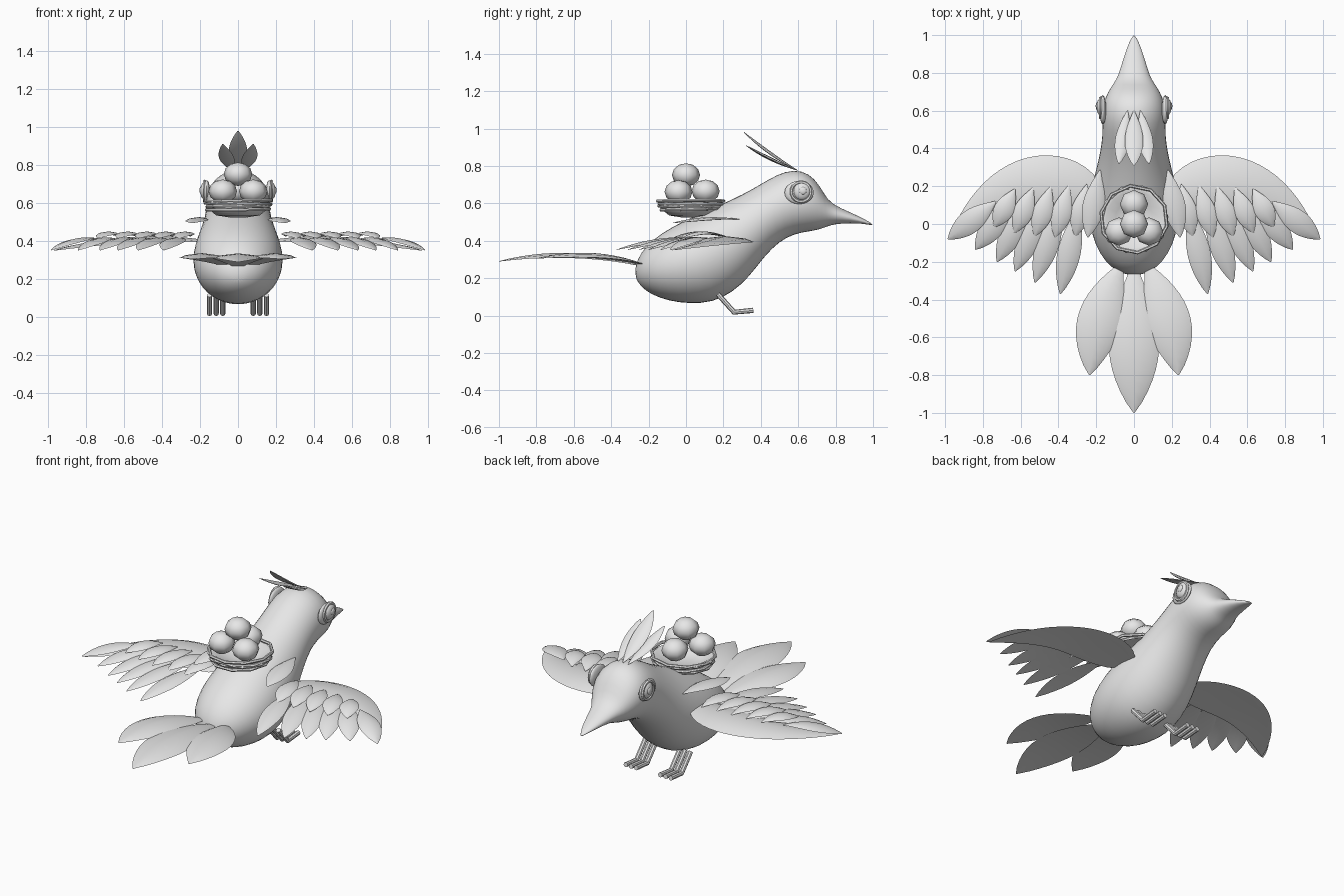
import bpy
import bmesh
from math import sin, cos, pi, radians
from mathutils import Vector, Matrix

cube = bpy.data.objects.get("Cube")
if cube:
    bpy.data.objects.remove(cube)

grey = bpy.data.materials.new("plain grey")
grey.use_nodes = True
grey.diffuse_color = (0.8, 0.8, 0.8, 1)
grey.node_tree.nodes["Principled BSDF"].inputs["Base Color"].default_value = (0.8, 0.8, 0.8, 1)


def finish(name, bm, angle=40):
    """Turn a bmesh into a smooth shaded object with sharp creases."""
    bmesh.ops.recalc_face_normals(bm, faces=bm.faces)
    mesh = bpy.data.meshes.new(name)
    bm.to_mesh(mesh)
    bm.free()
    for poly in mesh.polygons:
        poly.use_smooth = True
    mesh.set_sharp_from_angle(angle=radians(angle))
    mesh.materials.append(grey)
    obj = bpy.data.objects.new(name, mesh)
    bpy.context.collection.objects.link(obj)
    return obj


def loft(name, rings, angle=40):
    """Skin a row of closed rings and cap both ends."""
    bm = bmesh.new()
    rows = [[bm.verts.new(p) for p in ring] for ring in rings]
    n = len(rows[0])
    for a, b in zip(rows, rows[1:]):
        for i in range(n):
            j = (i + 1) % n
            bm.faces.new((a[i], a[j], b[j], b[i]))
    bm.faces.new(rows[0])
    bm.faces.new(rows[-1])
    return finish(name, bm, angle)


def feather(name, base, tip, half, bow=0.03, peak=1.15, control=None, thick=0.007, steps=14):
    """Pointed blade with a lens section along a bowed path."""
    base, tip = Vector(base), Vector(tip)
    ctrl = Vector(control) if control else (base + tip) / 2 + Vector((0, 0, 2 * bow))
    rings = []
    for k in range(steps + 1):
        t = k / steps
        p = base * (1 - t) ** 2 + ctrl * 2 * t * (1 - t) + tip * t * t
        d = ((ctrl - base) * (1 - t) + (tip - ctrl) * t).normalized()
        side = d.cross(Vector((0, 0, 1))).normalized()
        up = side.cross(d)
        s = max(0, sin(pi * t ** peak)) ** 0.85
        w, h = half * s + 0.003, thick * s + 0.001
        rings.append([p + side * w * cos(a) + up * (h * sin(a) - 0.12 * w * cos(a) ** 2)
                      for a in (i * pi / 4 for i in range(8))])
    return loft(name, rings, 50)


def ball(name, centre, size, segs=16, rings=10):
    bm = bmesh.new()
    mat = Matrix.Translation(centre) @ Matrix.Diagonal((*size, 1))
    bmesh.ops.create_uvsphere(bm, u_segments=segs, v_segments=rings, radius=1, matrix=mat)
    return finish(name, bm, 60)


def torus(name, centre, major, minor, segs, tilt=(0, 0, 0), scale=(1, 1, 1)):
    bpy.ops.mesh.primitive_torus_add(location=centre, rotation=tilt, major_radius=major,
                                     minor_radius=minor, major_segments=segs, minor_segments=6)
    obj = bpy.context.object
    obj.name, obj.scale = name, scale
    obj.data.materials.append(grey)
    bpy.ops.object.shade_smooth_by_angle(angle=radians(50))


# Body, neck, head and beak: top y, top z, bottom y, bottom z, half width
sections = [
    (-.272, .25, -.27, .2, .025), (-.26, .30, -.24, .15, .09), (-.22, .37, -.18, .108, .155),
    (-.13, .445, -.09, .075, .21), (-.02, .505, .02, .06, .238), (.08, .55, .14, .066, .24),
    (.17, .59, .25, .12, .224), (.26, .63, .34, .205, .2), (.35, .675, .42, .315, .18),
    (.44, .73, .5, .395, .168), (.53, .776, .58, .435, .17), (.62, .78, .655, .447, .166),
    (.69, .735, .71, .457, .14), (.74, .65, .755, .475, .107), (.775, .597, .79, .488, .084),
    (.88, .552, .88, .495, .056), (.96, .513, .96, .49, .028), (1, .488, 1, .48, .004)]
rings = []
for ty, tz, by, bz, w in sections:
    top, low = Vector((0, ty, tz)), Vector((0, by, bz))
    mid, half = (top + low) / 2, (top - low) / 2
    rings.append([mid + half * sin(a) + Vector((w * cos(a), 0, 0))
                  for a in (i * pi / 10 for i in range(20))])
body = loft("body", rings, 80)
body.modifiers.new("smooth", "SUBSURF").levels = 1
body.modifiers["smooth"].render_levels = 1

# Centre feathers of tail and crest
feather("tail_middle", (0, -.2, .255), (0, -1, .29), .13, .05, thick=.01)
feather("crest_middle", (0, .6, .775), (0, .31, .98), .046, -.012)

# Long flight feathers: base x, base y, tip x, tip y
flight = [(.29, .1, .39, -.37), (.38, .13, .525, -.31), (.46, .14, .63, -.25),
          (.55, .14, .725, -.2), (.64, .13, .84, -.135), (.73, .12, .985, -.08)]

for s, label in ((1, "left"), (-1, "right")):
    # Tail and crest side feathers
    feather(label + "_tail", (s * .06, -.2, .265), (s * .235, -.8, .305), .115, .035,
            control=(s * .2, -.47, .36), thick=.01)
    feather(label + "_crest", (s * .035, .6, .775), (s * .08, .32, .91), .037, -.008)

    # Wing: smooth blade with two overlapping feather rows and a shoulder feather
    feather(label + "_wing", (s * .17, .12, .4), (s * .97, -.07, .35), .155, peak=.65,
            control=(s * .6, .36, .44), thick=.012, steps=20)
    for i, (bx, by, tx, ty) in enumerate(flight):
        feather(f"{label}_flight_feather_{i}", (s * bx, by, .412), (s * tx, ty, .352),
                .058, .022)
    for i in range(5):
        x = .25 + .095 * i
        feather(f"{label}_covert_{i}", (s * x, .21 - .006 * i, .425),
                (s * (x + .06 + .012 * i), -.07 + .012 * (i - 1) ** 2 / 2, .415), .05, .022)
    feather(label + "_shoulder_feather", (s * .18, .285, .515), (s * .245, -.07, .495), .055, .012)

    # Eye: lid disc, rim, eyeball and pupil
    ball(label + "_eye_disc", (s * .165, .605, .658), (.018, .078, .062))
    torus(label + "_eye_rim", (s * .177, .615, .662), .052, .009, 20, (0, pi / 2, 0))
    ball(label + "_eyeball", (s * .174, .62, .664), (.025, .047, .047))
    ball(label + "_pupil", (s * .195, .625, .667), (.008, .02, .02))

    # Foot: three parallel bent toes
    path = [(.17, .115), (.257, .018), (.36, .028)]
    for i in range(3):
        x, r = s * (.08 + .035 * i), .014
        rows = []
        for (y, z), (ny, nz) in zip(path, ((.7, .7), (.4, .95), (-.1, 1))):
            rows.append([(x + r * cos(a), y + r * sin(a) * ny, z + r * sin(a) * nz)
                         for a in (k * pi / 4 for k in range(8))])
        loft(f"{label}_toe_{i}", rows)

# Nest: hollow bowl with woven hoops
bowl = [(.05, .525), (.115, .535), (.16, .572), (.168, .605), (.15, .605), (.1, .57), (.03, .56)]
loft("nest_bowl", [[(r * cos(a), .025 + r * sin(a), z) for a in (i * pi / 8 for i in range(16))]
                   for r, z in bowl])
for i in range(4):
    torus(f"nest_hoop_{i}", (0, .025, .567 + .015 * i), .166 + .004 * i, .009, 10,
          (.02 * (-1) ** i, .015 * (i % 3 - 1), i * .35))

# Eggs: three below, one on top
eggs = [(-.08, -.04, .662), (.08, -.04, .662), (0, .105, .665), (0, 0, .752)]
for i, centre in enumerate(eggs):
    ball(f"egg_{i}", centre, (.075, .075, .062), 8, 6)
